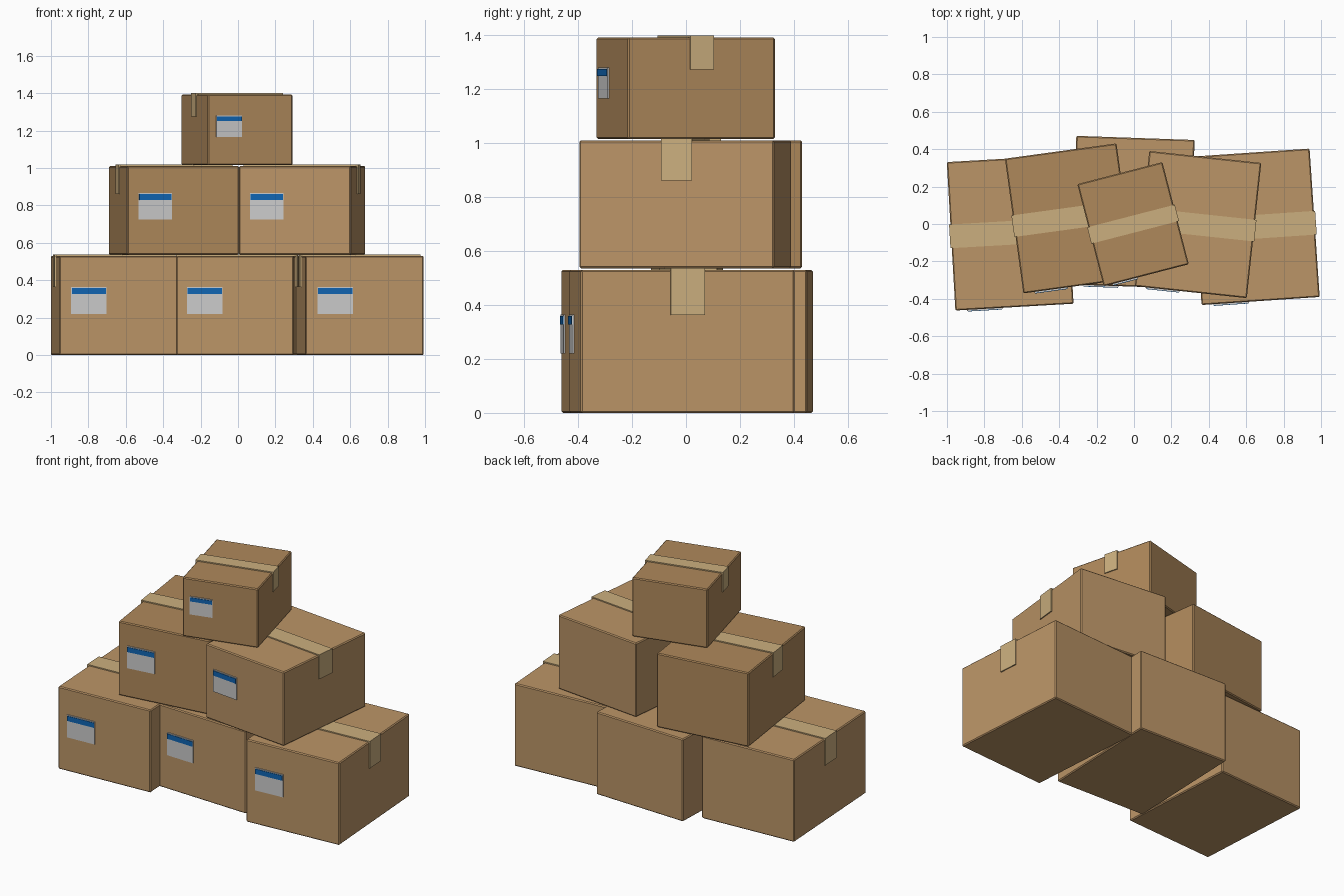
import bpy, bmesh
from math import radians
from mathutils import Matrix, Vector

if "Cube" in bpy.data.objects:
    bpy.data.objects.remove(bpy.data.objects["Cube"])


def material(name, rgb):
    m = bpy.data.materials.new(name)
    m.diffuse_color = (*rgb, 1)
    m.use_nodes = True
    m.node_tree.nodes["Principled BSDF"].inputs["Base Color"].default_value = m.diffuse_color
    return m


CARD = material("cardboard", (0.50, 0.30, 0.135))
CARD_DARK = material("cardboard_dark", (0.43, 0.25, 0.105))
TAPE = material("packing_tape", (0.60, 0.43, 0.21))
BLUE = material("label_blue", (0.005, 0.13, 0.45))


def finish(name, bm, place, mat):
    bmesh.ops.recalc_face_normals(bm, faces=bm.faces)
    me = bpy.data.meshes.new(name)
    bm.to_mesh(me)
    bm.free()
    ob = bpy.data.objects.new(name, me)
    ob.matrix_world = place
    if mat:
        me.materials.append(mat)
    bpy.context.collection.objects.link(ob)
    return ob


def block(name, lo, hi, place, mat=None, bevel=0):
    lo, hi = Vector(lo), Vector(hi)
    bm = bmesh.new()
    bmesh.ops.create_cube(bm, size=1, matrix=Matrix.Translation((lo + hi) / 2)
                          @ Matrix.Diagonal((*(hi - lo), 1)))
    ob = finish(name, bm, place, mat)
    if bevel:
        mod = ob.modifiers.new("soft_edges", 'BEVEL')
        mod.width = bevel
        mod.segments = 1
    return ob


def tape_strip(name, w, h, width, drop, place):
    # U-shaped strip: across the top and folded down both ends
    t, a = 0.007, w / 2
    prof = [(-a - t, h - drop), (-a - t, h + t), (a + t, h + t), (a + t, h - drop),
            (a - 0.001, h - drop), (a - 0.001, h - 0.001),
            (-a + 0.001, h - 0.001), (-a + 0.001, h - drop)]
    bm = bmesh.new()
    face = bm.faces.new([bm.verts.new((x, -width / 2, z)) for x, z in prof])
    ext = bmesh.ops.extrude_face_region(bm, geom=[face])
    verts = [v for v in ext["geom"] if isinstance(v, bmesh.types.BMVert)]
    bmesh.ops.translate(bm, verts=verts, vec=(0, width, 0))
    finish(name, bm, place, TAPE)


def carton(name, x, y, z, angle, size, tape_w, label, mat=CARD):
    w, d, h = size
    place = Matrix.Translation((x, y, z)) @ Matrix.Rotation(radians(angle), 4, 'Z')
    f = -d / 2
    block(name + "_box", (-w / 2, f, 0), (w / 2, d / 2, h), place, mat, 0.006)
    tape_strip(name + "_tape", w, h, tape_w, h * 0.315, place)
    # shipping label with a blue header band
    cx, lw, z0, z1 = -w * 0.25, w * 0.15, *label
    block(name + "_label", (cx - lw, f - 0.006, z0), (cx + lw, f + 0.002, z1), place)
    block(name + "_label_band", (cx - lw * 0.97, f - 0.009, z1 - 0.26 * (z1 - z0)),
          (cx + lw * 0.97, f - 0.004, z1 - 0.04 * (z1 - z0)), place, BLUE)


# bottom row
LOW, MID, TOP = (0.633, 0.795, 0.53), (0.602, 0.727, 0.475), (0.47, 0.564, 0.378)
carton("bottom_left", -0.662, -0.0475, 0, 3.3, LOW, 0.127, (0.22, 0.365))
carton("bottom_middle", -0.006, 0.063, 0, -2, LOW, 0.127, (0.22, 0.365))
carton("bottom_right", 0.65, -0.015, 0, 3.9, LOW, 0.127, (0.22, 0.365))
# middle row
carton("middle_left", -0.3425, 0.03, 0.536, 7.8, MID, 0.116, (0.188, 0.33), CARD_DARK)
carton("middle_right", 0.3425, -0.003, 0.536, -6.1, MID, 0.116, (0.188, 0.33))
# top carton
carton("top", -0.005, -0.001, 1.015, 14.5, TOP, 0.09, (0.15, 0.265), CARD_DARK)
